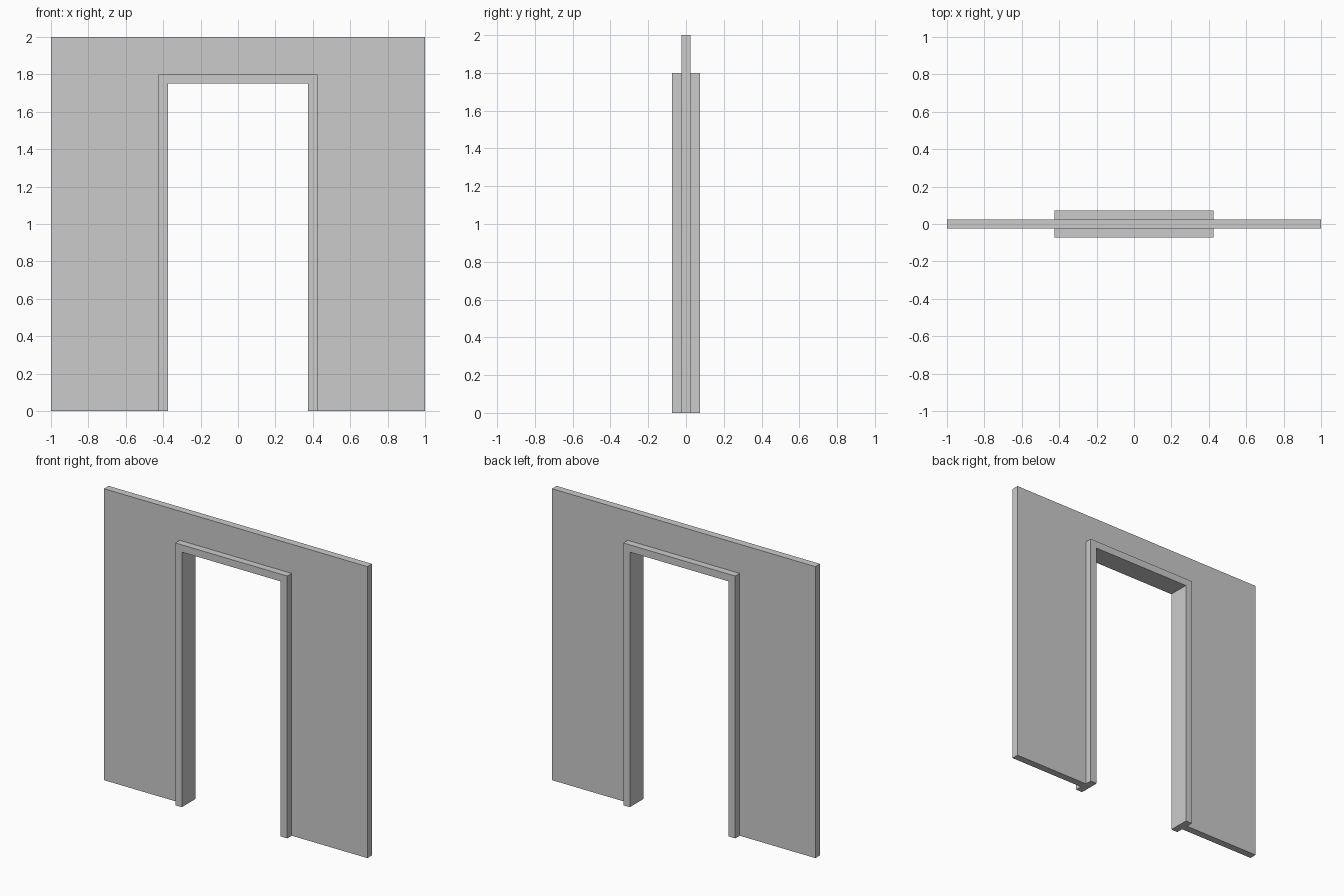
import bpy
import bmesh

if "Cube" in bpy.data.objects:
    bpy.data.objects.remove(bpy.data.objects["Cube"])


def arch(name, outer_x, outer_z, inner_x, inner_z, depth):
    """Extrude a doorway-shaped (upside-down U) outline, centred on y = 0."""
    outline = [(-outer_x, 0), (-inner_x, 0), (-inner_x, inner_z), (inner_x, inner_z),
               (inner_x, 0), (outer_x, 0), (outer_x, outer_z), (-outer_x, outer_z)]
    bm = bmesh.new()
    face = bm.faces.new([bm.verts.new((x, -depth / 2, z)) for x, z in outline])
    result = bmesh.ops.extrude_face_region(bm, geom=[face])
    moved = [v for v in result["geom"] if isinstance(v, bmesh.types.BMVert)]
    bmesh.ops.translate(bm, verts=moved, vec=(0, depth, 0))
    bmesh.ops.recalc_face_normals(bm, faces=bm.faces)
    mesh = bpy.data.meshes.new(name)
    bm.to_mesh(mesh)
    bm.free()
    obj = bpy.data.objects.new(name, mesh)
    bpy.context.collection.objects.link(obj)
    return obj


# Thin wall panel with a doorway opening that receives the frame
arch("wall", 1.0, 2.0, 0.425, 1.8, 0.05)

# Thicker door frame lining the opening, proud of the wall on both sides
arch("door_frame", 0.425, 1.8, 0.375, 1.75, 0.146)
